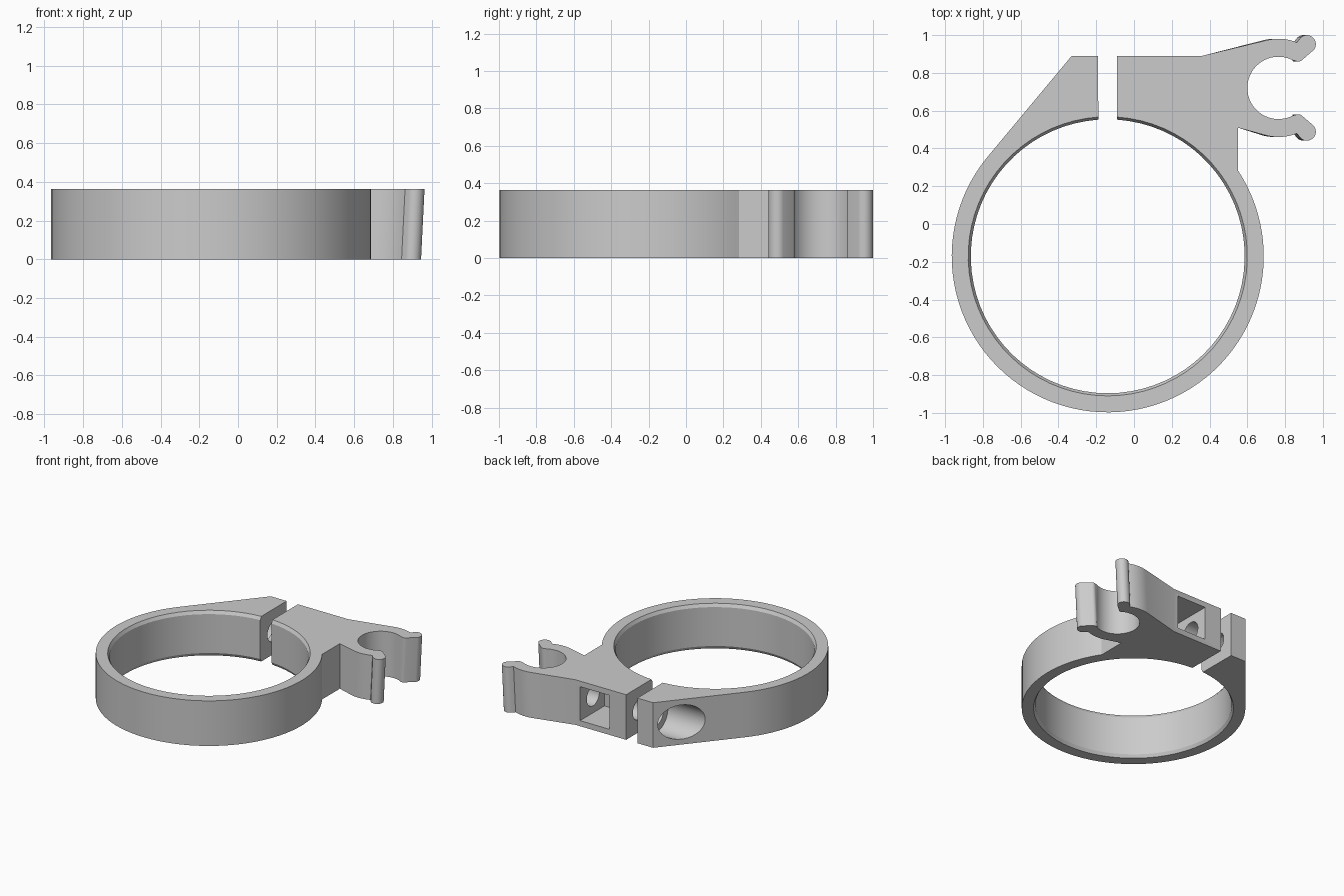
import bpy, bmesh
from math import cos, sin, radians, degrees, acos, asin, pi
from mathutils import Matrix, Vector

cube = bpy.data.objects.get("Cube")
if cube:
    bpy.data.objects.remove(cube, do_unlink=True)

HEIGHT = 0.363
RING = (-0.139, -0.171)        # ring centre
R_OUT, R_IN = 0.826, 0.725
CLIP = (0.765, 0.7205)         # centre of the snap clip
BOLT_Y, BOLT_Z = 0.725, HEIGHT / 2

grey = bpy.data.materials.new("plain_grey")
grey.use_nodes = True
colour = (0.6, 0.6, 0.6, 1)
grey.diffuse_color = colour
grey.node_tree.nodes["Principled BSDF"].inputs["Base Color"].default_value = colour


def arc(centre, r, start, end, n):
    """Points along an arc, angles in degrees."""
    out = []
    for i in range(n + 1):
        a = radians(start + (end - start) * i / n)
        out.append((centre[0] + r * cos(a), centre[1] + r * sin(a)))
    return out


def outline(bore, lean):
    """Whole clamp outline at one height, counter-clockwise."""
    # one clip jaw, from its root to the inside of the socket
    jaw = arc(CLIP, 0.26, 104, 68, 8)
    jaw += arc((0.915, 0.952), 0.048, 130, -40, 12)
    jaw += arc((0.87, 0.89), 0.03, -40, -120, 6)
    jaw = [(x + lean, y) for x, y in jaw]
    jaw += arc(CLIP, 0.165, 62, 180, 20)
    lower = [(x, 2 * CLIP[1] - y) for x, y in jaw]

    # bolt flange and outer band
    pts = [(-0.19, 0.89), (-0.33, 0.89)]
    pts += arc(RING, R_OUT, 141, 360 + degrees(acos((0.55 - RING[0]) / R_OUT)), 72)
    # clip and lug
    pts += [(0.55, 0.51)] + lower + jaw[-2::-1]
    pts += [(0.36, 0.89), (-0.09, 0.89)]
    # bore, open at the clamping gap
    half_gap = degrees(asin(0.05 / bore))
    pts += arc(RING, bore, 90 - half_gap, -270 + half_gap, 72)
    return pts


def clamp_body():
    """Loft the outline, with a chamfer at both ends of the bore."""
    bm = bmesh.new()
    c = 0.025
    rows = []
    for z in (0, c, HEIGHT - c, HEIGHT):
        end = z in (0, HEIGHT)
        bore = R_IN + 0.014 if end else R_IN
        lean = -0.018 * (1 - z / HEIGHT)
        rows.append([bm.verts.new((x, y, z)) for x, y in outline(bore, lean)])
    n = len(rows[0])
    for low, high in zip(rows, rows[1:]):
        for i in range(n):
            j = (i + 1) % n
            bm.faces.new((low[i], low[j], high[j], high[i]))
    caps = [bm.faces.new(rows[0][::-1]), bm.faces.new(rows[-1])]
    bm.normal_update()
    bmesh.ops.triangulate(bm, faces=caps)
    return make("clamp_body", bm)


def make(name, bm):
    mesh = bpy.data.meshes.new(name)
    bm.to_mesh(mesh)
    bm.free()
    mesh.materials.append(grey)
    obj = bpy.data.objects.new(name, mesh)
    bpy.context.collection.objects.link(obj)
    return obj


def rod(name, x0, x1, r):
    """Cylinder along x on the bolt axis."""
    bm = bmesh.new()
    place = Matrix.Translation(((x0 + x1) / 2, BOLT_Y, BOLT_Z)) @ Matrix.Rotation(pi / 2, 4, "Y")
    bmesh.ops.create_cone(bm, cap_ends=True, segments=40, radius1=r, radius2=r,
                          depth=x1 - x0, matrix=place)
    return make(name, bm)


def box(name, low, high):
    bm = bmesh.new()
    low, high = Vector(low), Vector(high)
    place = Matrix.Translation((low + high) / 2) @ Matrix.Diagonal((*(high - low), 1))
    bmesh.ops.create_cube(bm, size=1, matrix=place)
    return make(name, bm)


def cut(target, cutter):
    cutter.hide_render = True
    mod = target.modifiers.new(cutter.name, "BOOLEAN")
    mod.operation, mod.solver, mod.object = "DIFFERENCE", "EXACT", cutter
    bpy.context.view_layer.objects.active = target
    bpy.ops.object.modifier_apply(modifier=mod.name)
    bpy.data.objects.remove(cutter, do_unlink=True)


body = clamp_body()
# bolt head recess, bolt hole and square nut pocket
cut(body, rod("bolt_head_recess", -0.9, -0.25, 0.138))
cut(body, rod("bolt_hole", -0.4, 0.45, 0.08))
cut(body, box("nut_pocket", (0.06, 0.58, 0.045), (0.32, 1.0, 0.318)))

bpy.ops.object.select_all(action="DESELECT")
body.select_set(True)
bpy.context.view_layer.objects.active = body
bpy.ops.object.shade_smooth_by_angle(angle=radians(20))
